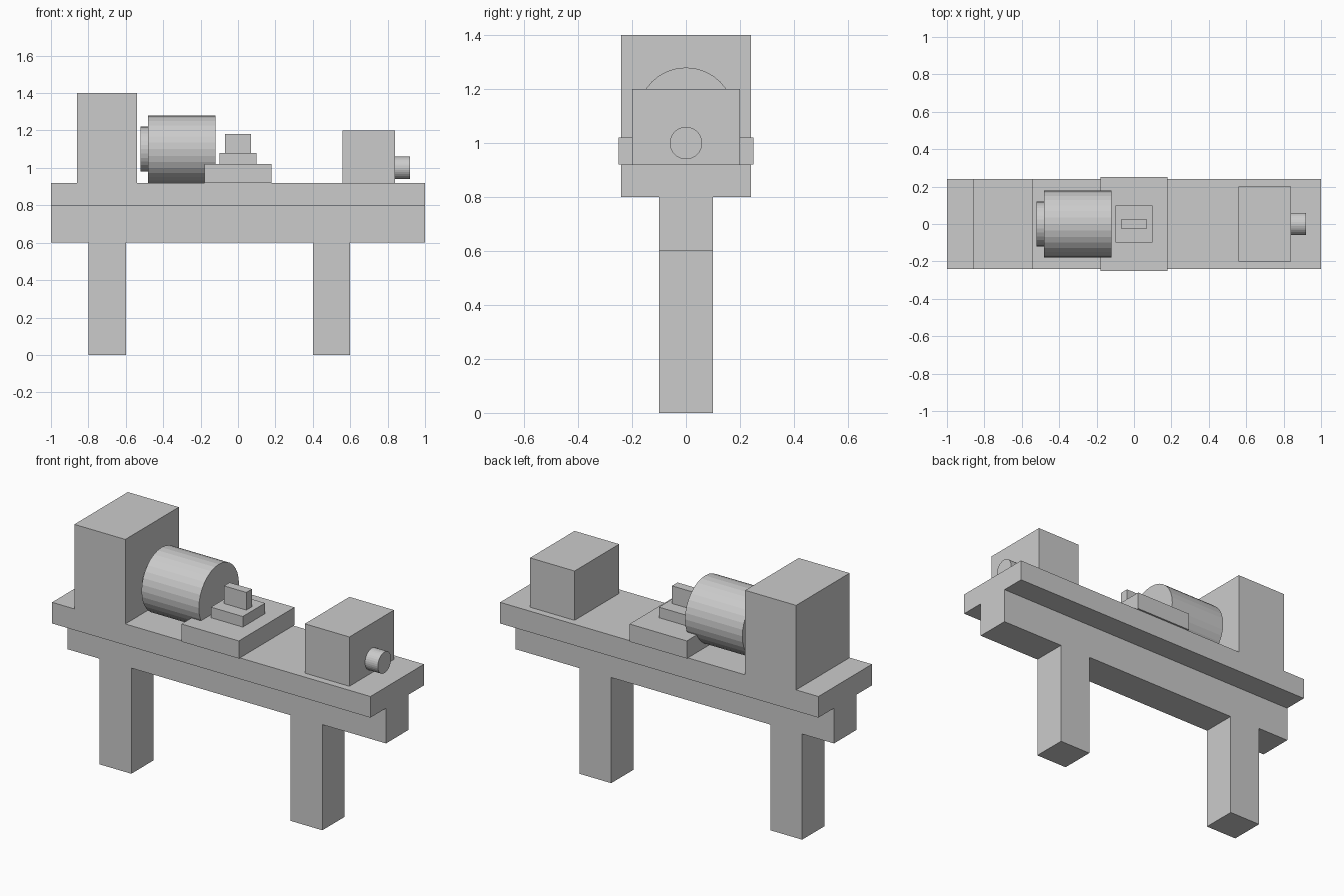
import bpy
import math

if "Cube" in bpy.data.objects:
    bpy.data.objects.remove(bpy.data.objects["Cube"])

grey = bpy.data.materials.new("machine grey")
grey.diffuse_color = (0.6, 0.6, 0.6, 1)
grey.use_nodes = True
grey.node_tree.nodes["Principled BSDF"].inputs["Base Color"].default_value = grey.diffuse_color


def box(name, x0, x1, half_y, z0, z1):
    """Box centred on y = 0."""
    bpy.ops.mesh.primitive_cube_add(size=1, location=((x0 + x1) / 2, 0, (z0 + z1) / 2))
    ob = bpy.context.object
    ob.name = name
    ob.scale = (x1 - x0, 2 * half_y, z1 - z0)
    bpy.ops.object.transform_apply(location=False, rotation=False, scale=True)
    ob.data.materials.append(grey)


def rod(name, x0, x1, radius, z):
    """Flat-sided cylinder lying along x."""
    bpy.ops.mesh.primitive_cylinder_add(
        vertices=32, radius=radius, depth=x1 - x0,
        location=((x0 + x1) / 2, 0, z), rotation=(0, math.pi / 2, 0))
    ob = bpy.context.object
    ob.name = name
    ob.data.materials.append(grey)


# Stand
for side, x in (("left", -0.7), ("right", 0.5)):
    box(side + "_leg", x - 0.1, x + 0.1, 0.1, 0, 0.6)
box("support_beam", -1, 1, 0.1, 0.6, 0.8)
box("bed", -1, 1, 0.24, 0.8, 0.92)

# Headstock and chuck
box("headstock", -0.86, -0.54, 0.24, 0.92, 1.4)
rod("chuck_flange", -0.52, -0.48, 0.12, 1.1)
rod("chuck", -0.48, -0.12, 0.18, 1.1)

# Carriage
box("carriage", -0.18, 0.18, 0.25, 0.92, 1.02)
box("cross_slide", -0.1, 0.1, 0.1, 1.02, 1.08)
box("tool_post", -0.07, 0.07, 0.025, 1.08, 1.18)

# Tailstock
box("tailstock", 0.56, 0.84, 0.2, 0.92, 1.2)
rod("tailstock_knob", 0.84, 0.92, 0.06, 1.0)
